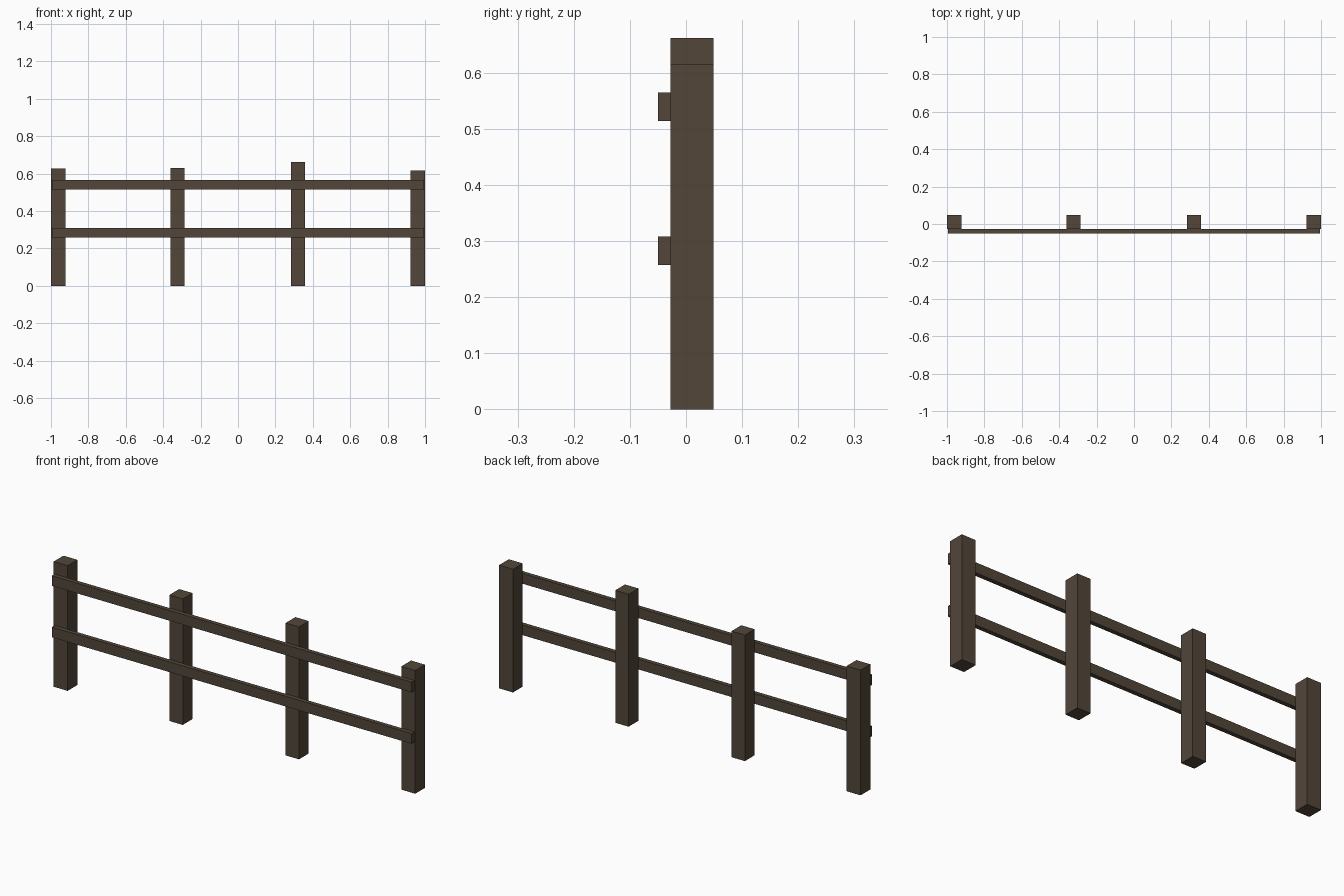
import bpy

if "Cube" in bpy.data.objects:
    bpy.data.objects.remove(bpy.data.objects["Cube"])

wood = bpy.data.materials.new("dark brown wood")
wood.diffuse_color = (0.084, 0.061, 0.042, 1)
wood.use_nodes = True
wood.node_tree.nodes["Principled BSDF"].inputs["Base Color"].default_value = wood.diffuse_color


def box(name, lo, hi):
    """Axis-aligned box between two corners."""
    bpy.ops.mesh.primitive_cube_add(size=1, location=[(a + b) / 2 for a, b in zip(lo, hi)])
    ob = bpy.context.object
    ob.name = name
    ob.scale = [b - a for a, b in zip(lo, hi)]
    bpy.ops.object.transform_apply(location=False, rotation=False, scale=True)
    ob.data.materials.append(wood)


# Upright posts, each cut to a slightly different height
POST_BACK, POST_FRONT = 0.049, -0.028
posts = [(-1.0, -0.923, 0.626), (-0.36, -0.286, 0.63),
         (0.283, 0.357, 0.662), (0.923, 1.0, 0.616)]
for i, (x0, x1, top) in enumerate(posts, 1):
    box(f"post_{i}", (x0, POST_FRONT, 0), (x1, POST_BACK, top))

# Two horizontal rails fixed to the front of the posts
for name, z0, z1 in (("lower_rail", 0.257, 0.308), ("upper_rail", 0.514, 0.565)):
    box(name, (-0.995, -0.05, z0), (0.995, POST_FRONT, z1))
